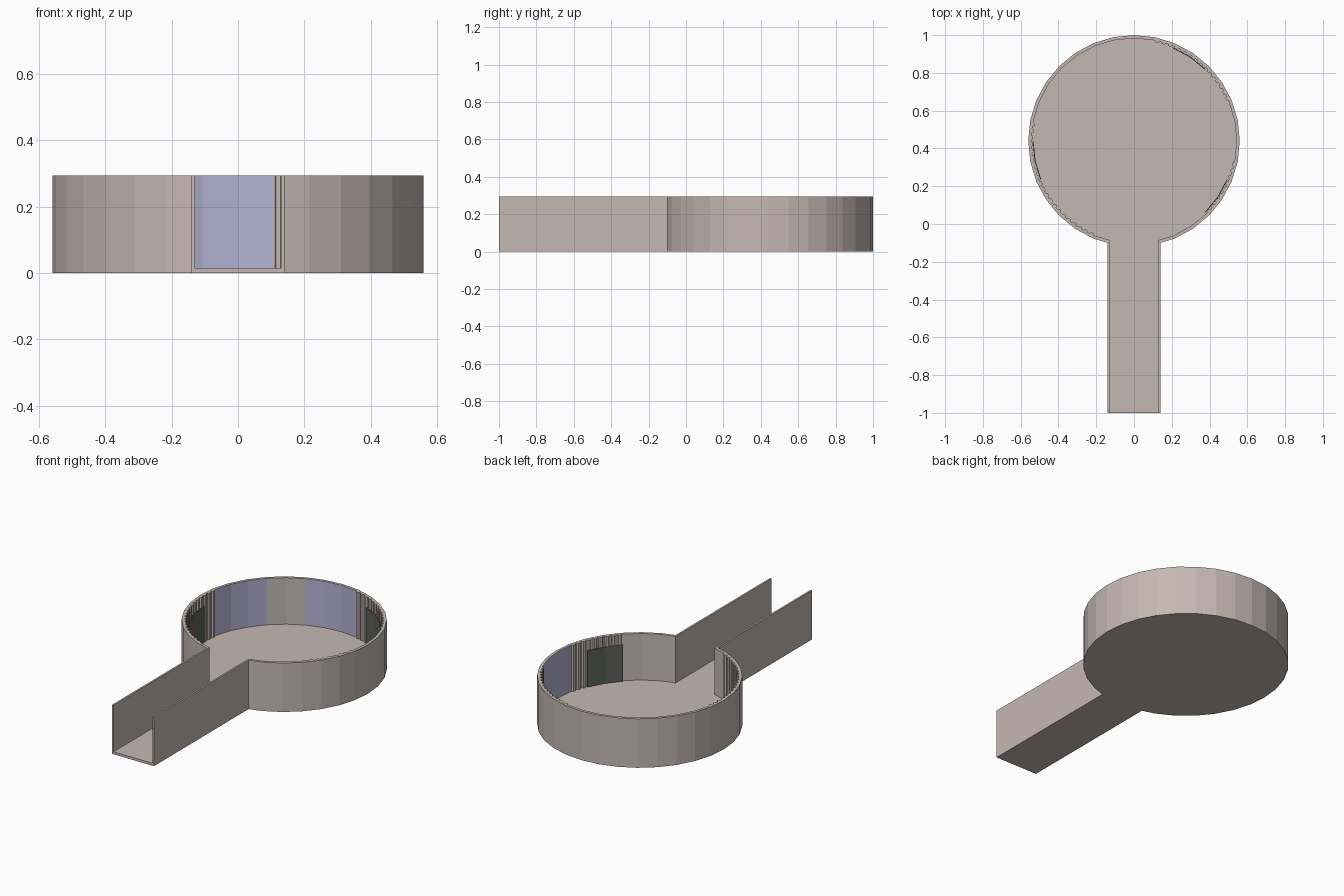
import bpy, bmesh, math

if "Cube" in bpy.data.objects:
    bpy.data.objects.remove(bpy.data.objects["Cube"])

CY, R, RI = 0.44, 0.56, 0.543      # round room centre and radii
HW, HWI = 0.14, 0.129              # corridor half widths, outer and inner
TOP, FLOOR = 0.295, 0.015
STEP = 11.25                       # 32-sided room
BLUE = [(78.75, 112.5), (135, 168.75), (-11.25, 22.5)]
DARK = [(-45, -22.5), (180, 202.5), (45, 67.5)]
PLAIN = BLUE + [(112.5, 135), (-90, -45)]


def material(name, col):
    m = bpy.data.materials.new(name)
    m.diffuse_color = (*col, 1)
    m.use_nodes = True
    m.node_tree.nodes["Principled BSDF"].inputs["Base Color"].default_value = m.diffuse_color
    return m


STONE = material("warm_stone", (0.56, 0.48, 0.45))
PANEL = material("pale_blue", (0.46, 0.45, 0.66))
SLATE = material("dark_slate", (0.11, 0.12, 0.11))


def inside(a, spans):
    return any(lo < a < hi for lo, hi in spans)


def at(r, a):
    a = math.radians(a)
    return (r * math.cos(a), CY + r * math.sin(a))


def prism(name, pts, z0, z1, mats):
    bm = bmesh.new()
    f = bm.faces.new([bm.verts.new((x, y, z0)) for x, y in pts])
    g = bmesh.ops.extrude_face_region(bm, geom=[f])
    for v in g["geom"]:
        if isinstance(v, bmesh.types.BMVert):
            v.co.z = z1
    bmesh.ops.recalc_face_normals(bm, faces=bm.faces)
    me = bpy.data.meshes.new(name)
    bm.to_mesh(me)
    bm.free()
    for m in mats:
        me.materials.append(m)
    ob = bpy.data.objects.new(name, me)
    bpy.context.collection.objects.link(ob)
    return ob


def outline(r, hw, ribs):
    # keyhole path: right corridor end, round the room, left corridor end
    y = CY - math.sqrt((r * 0.996) ** 2 - hw * hw)
    pts = [(hw, -1), (hw, y)]
    for i in range(-6, 23):
        a = i * STEP
        pts.append(at(r, a))
        if ribs and i < 22 and not inside(a + STEP / 2, PLAIN):
            # small pleats between the flat panels
            n = 3
            for k in range(n):
                for t, rr in ((0.15, r), (0.3, r - 0.009), (0.7, r - 0.009), (0.85, r)):
                    pts.append(at(rr, a + STEP * (k + t) / n))
    return pts + [(-hw, y), (-hw, -1)]


outer = outline(R, HW, False)
inner = outline(RI, HWI, True)

# floor and the continuous wall
prism("floor", outline(RI + 0.004, HWI + 0.004, False), 0, FLOOR, [STONE])
wall = prism("wall", outer + inner[::-1], 0, TOP, [STONE, PANEL])

# pale blue panels on the inner wall faces
for p in wall.data.polygons:
    c = p.center
    dx, dy = c.x, c.y - CY
    a = math.degrees(math.atan2(dy, dx))
    if abs(p.normal.z) < 0.5 and p.normal.x * dx + p.normal.y * dy < 0 and inside(a, BLUE):
        p.material_index = 1

# dark plates standing against the pleats
for i, (lo, hi) in enumerate(DARK):
    angs = [lo, (lo + hi) / 2, hi]
    pts = [at(RI - 0.007, a) for a in angs] + [at(RI - 0.011, a) for a in angs[::-1]]
    prism(f"dark_plate_{i + 1}", pts, FLOOR, 0.235, [SLATE])
